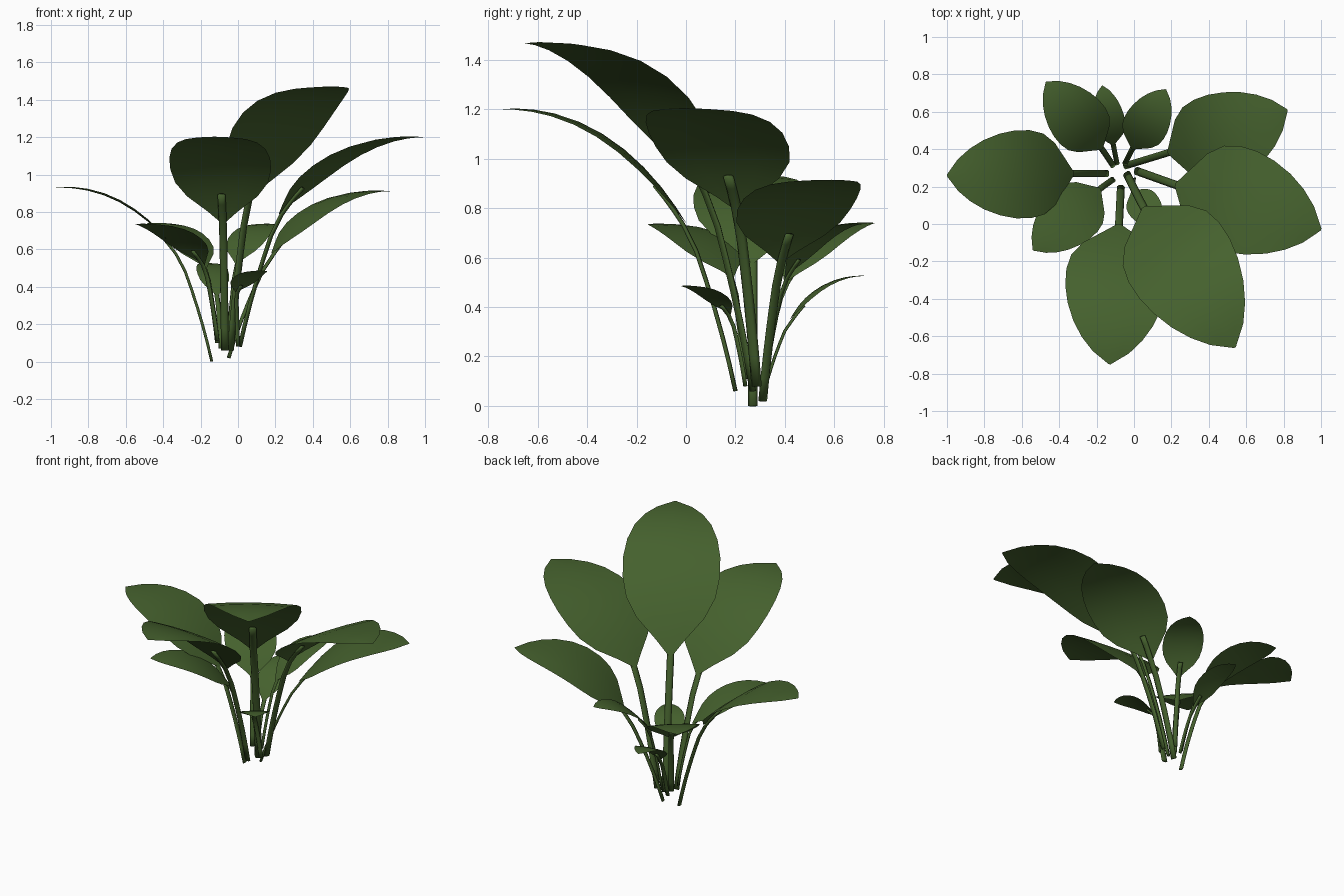
import bpy, math
from mathutils import Vector

if "Cube" in bpy.data.objects:
    bpy.data.objects.remove(bpy.data.objects["Cube"])

green = bpy.data.materials.new("leaf_green")
green.diffuse_color = (0.06, 0.12, 0.027, 1)
green.use_nodes = True
green.node_tree.nodes["Principled BSDF"].inputs["Base Color"].default_value = green.diffuse_color

# half-width of the blade along its length (position, fraction of widest)
OUTLINE = [(0, .03), (.07, .3), (.17, .7), (.27, .92), (.38, 1), (.5, 1),
           (.62, .93), (.74, .79), (.84, .6), (.925, .36), (1, .02)]


def bezier(a, b, c, t):
    return a * (1 - t) ** 2 + b * 2 * t * (1 - t) + c * t * t


def make_object(name, verts, faces):
    me = bpy.data.meshes.new(name)
    me.from_pydata(verts, [], faces)
    me.materials.append(green)
    ob = bpy.data.objects.new(name, me)
    bpy.context.collection.objects.link(ob)
    for p in me.polygons:
        p.use_smooth = True
    return ob


def make_leaf(name, foot, knee, tip, half_left, half_right, reach, lift):
    foot, knee, tip = Vector(foot), Vector(knee), Vector(tip)
    run = Vector((tip.x - knee.x, tip.y - knee.y, 0))
    side = run.normalized().cross(Vector((0, 0, 1)))
    crest = knee + run * reach
    crest.z = tip.z + lift

    # blade: arched sheet, edges drooping slightly
    verts, faces = [], []
    cols = (-1, -.5, 0, .5, 1)
    for t, w in OUTLINE:
        mid = bezier(knee, crest, tip, t)
        for u in cols:
            p = mid + side * u * w * (half_left if u < 0 else half_right)
            p.z -= .05 * half_left * w * u * u
            verts.append(p)
    n = len(cols)
    for i in range(len(OUTLINE) - 1):
        for j in range(n - 1):
            a = i * n + j
            faces.append((a, a + 1, a + n + 1, a + n))
    make_object(name + "_blade", verts, faces)

    # stem: flattened six-sided stalk running on under the blade
    wide = .01 + .04 * half_left
    bend = foot.lerp(knee, .36)
    bend.z = (foot.z + knee.z) / 2
    path = [bezier(foot, bend, knee, i / 6) for i in range(6)]
    path += [bezier(knee, crest, tip, t) for t in (0, .06, .12, .18)]
    verts, faces = [], []
    for i, p in enumerate(path):
        tan = (path[min(i + 1, len(path) - 1)] - path[max(i - 1, 0)]).normalized()
        up = side.cross(tan).normalized()
        if i >= 6:  # keep the stalk just below the sheet
            p = p - up * (wide * .45 + .004)
        for s in range(6):
            a = s * math.pi / 3
            verts.append(p + side * math.cos(a) * wide + up * math.sin(a) * wide * .45)
    for i in range(len(path) - 1):
        for s in range(6):
            a, b = i * 6 + s, i * 6 + (s + 1) % 6
            faces.append((a, b, b + 6, a + 6))
    last = len(verts) - 6
    faces += [tuple(range(5, -1, -1)), tuple(range(last, last + 6))]
    make_object(name + "_stem", verts, faces)


# name, stem foot, blade base, blade tip, half widths left and right, arch reach and lift
LEAVES = [
    ("left_leaf", (-.14, .27, 0), (-.32, .27, .58), (-1, .26, .93), .235, .235, .42, .045),
    ("front_leaf", (-.07, .2, .06), (-.08, 0, .74), (-.13, -.75, 1.2), .275, .265, .42, .035),
    ("tall_leaf", (-.04, .27, .06), (.05, .09, .86), (.54, -.66, 1.465), .295, .285, .38, .065),
    ("right_leaf", (.01, .285, .08), (.22, .21, .79), (1, -.03, 1.2), .3, .265, .4, .045),
    ("back_right_leaf", (-.05, .31, .02), (.18, .38, .58), (.82, .61, .91), .22, .265, .4, .045),
    ("small_back_left_leaf", (-.11, .31, .1), (-.17, .4, .5), (-.47, .76, .74), .155, .155, .42, .025),
    ("small_back_leaf", (-.09, .32, .07), (-.11, .42, .35), (-.17, .74, .525), .085, .085, .42, .02),
    ("small_back_right_leaf", (-.05, .32, .1), (-.01, .4, .52), (.17, .72, .735), .12, .12, .42, .025),
    ("small_front_left_leaf", (-.11, .24, .11), (-.18, .19, .52), (-.54, -.14, .735), .16, .16, .42, .025),
    ("small_front_leaf", (0, .24, .08), (-.01, .18, .37), (.14, -.02, .485), .09, .09, .42, .015),
]
for leaf in LEAVES:
    make_leaf(*leaf)
